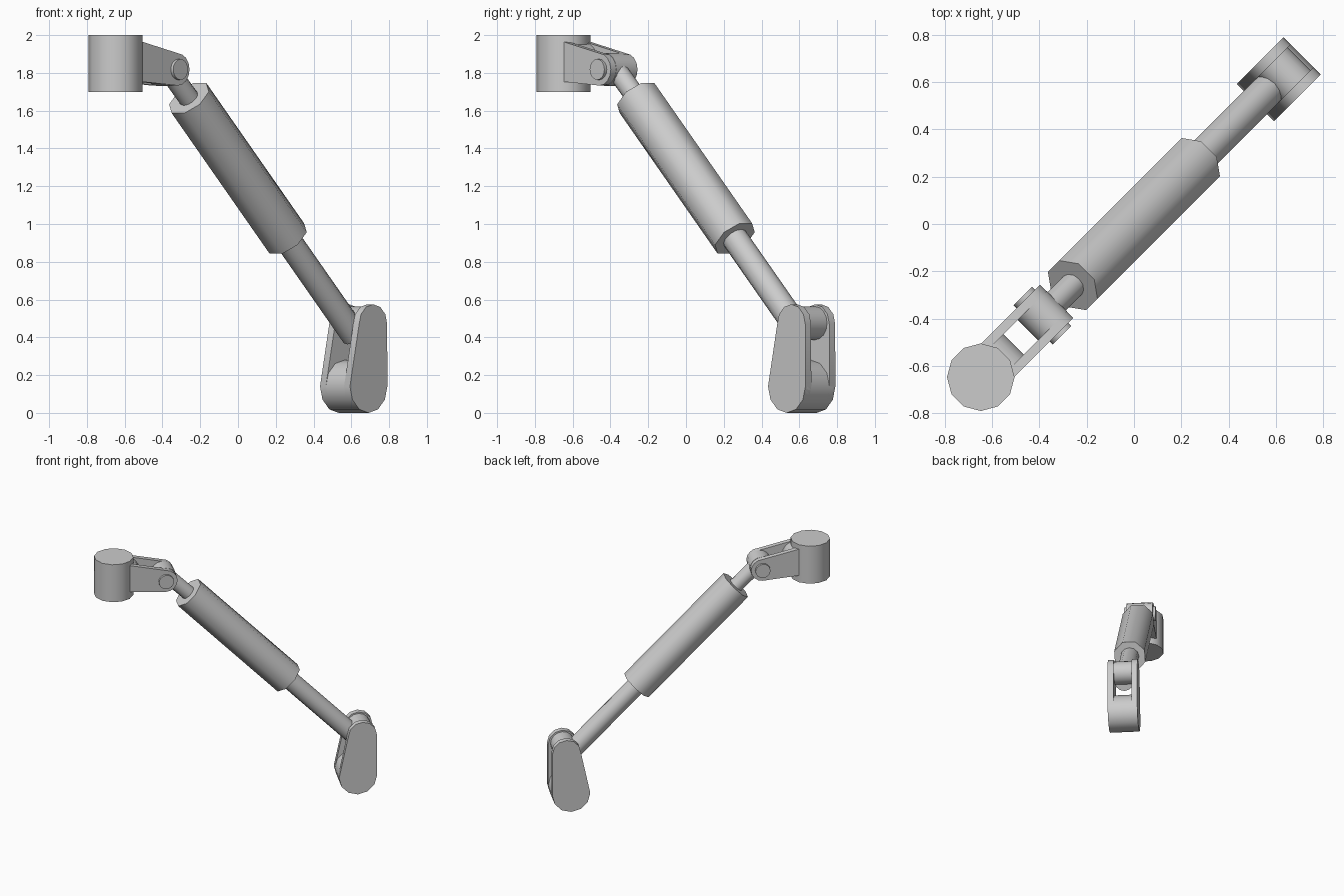
import bpy, bmesh
from math import cos, sin, pi, radians
from mathutils import Vector, Matrix

if "Cube" in bpy.data.objects:
    bpy.data.objects.remove(bpy.data.objects["Cube"])

# Everything is built in the XZ plane, then turned 45 degrees about z.
TURN = Matrix.Rotation(radians(45), 4, 'Z')


def finish(name, bm):
    bmesh.ops.recalc_face_normals(bm, faces=bm.faces[:])
    bm.transform(TURN)
    mesh = bpy.data.meshes.new(name)
    bm.to_mesh(mesh)
    bm.free()
    mesh.shade_smooth()
    mesh.set_sharp_from_angle(angle=radians(50))
    obj = bpy.data.objects.new(name, mesh)
    bpy.context.collection.objects.link(obj)
    return obj


def rod(name, p0, p1, r, n, phase=0):
    """Cylinder between two points."""
    p0, p1 = Vector(p0), Vector(p1)
    d = p1 - p0
    m = (Matrix.Translation((p0 + p1) / 2) @ d.to_track_quat('Z', 'Y').to_matrix().to_4x4()
         @ Matrix.Rotation(radians(phase), 4, 'Z'))
    bm = bmesh.new()
    bmesh.ops.create_cone(bm, cap_ends=True, segments=n, radius1=r, radius2=r,
                          depth=d.length, matrix=m)
    return finish(name, bm)


def cross(name, s, z, r, half, n=16):
    """Cylinder lying across the arm."""
    return rod(name, (s, -half, z), (s, half, z), r, n)


def circle(s, z, r, n):
    return [(s + r * cos(2 * pi * i / n), z + r * sin(2 * pi * i / n)) for i in range(n)]


def plate(name, outline, y0, y1):
    """Flat plate: convex outline in XZ, thick in Y."""
    bm = bmesh.new()
    for y in (y0, y1):
        for s, z in outline:
            bm.verts.new((s, y, z))
    res = bmesh.ops.convex_hull(bm, input=bm.verts[:])
    inner = [g for g in res['geom_interior'] if isinstance(g, bmesh.types.BMVert)]
    bmesh.ops.delete(bm, geom=inner, context='VERTS')
    bmesh.ops.dissolve_limit(bm, angle_limit=radians(1), verts=bm.verts[:], edges=bm.edges[:])
    return finish(name, bm)


# Upper mount: upright post, web, two tapered plates, pin
rod("upper_post", (-0.917, 0, 1.70), (-0.917, 0, 2.0), 0.143, 12, 15)
cross("upper_web", -0.82, 1.86, 0.10, 0.065)
upper = [(-0.84, 1.755), (-0.84, 1.97), (-0.82, 1.965)] + circle(-0.548, 1.818, 0.085, 16)
for side, k in (("left", 1), ("right", -1)):
    plate("upper_plate_" + side, upper, k * 0.06, k * 0.1)
cross("upper_rod_eye", -0.548, 1.818, 0.087, 0.06)
cross("upper_pin", -0.548, 1.818, 0.055, 0.118)

# Lower mount: cross barrel with two teardrop plates
cross("lower_barrel", 0.866, 0.14, 0.14, 0.10, 12)
lower = circle(0.866, 0.14, 0.14, 12) + circle(0.90, 0.47, 0.105, 12)
for side, k in (("left", 1), ("right", -1)):
    plate("lower_plate_" + side, lower, k * 0.068, k * 0.112)
cross("lower_rod_eye", 0.90, 0.475, 0.088, 0.068)

# Damper: octagonal body, thin upper rod, thicker lower rod
A, B = Vector((-0.367, 0, 1.667)), Vector((0.366, 0, 0.923))
rod("damper_body", A, B, 0.124, 8, 22.5)
rod("upper_rod", (-0.535, 0, 1.83), A.lerp(B, 0.1), 0.055, 12)
rod("lower_rod", A.lerp(B, 0.9), (0.87, 0, 0.412), 0.07, 12)
